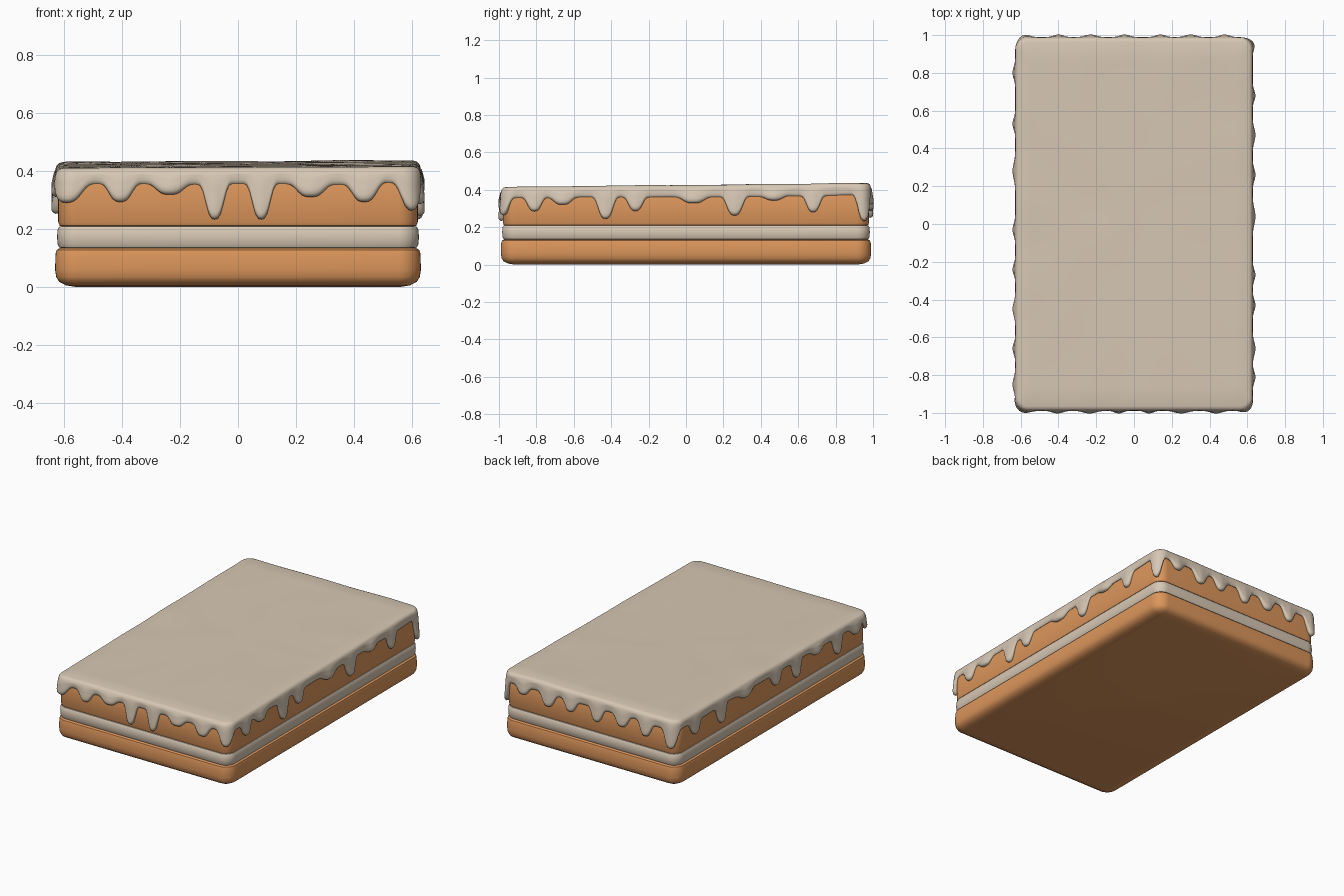
import bpy, bmesh, math
from mathutils import noise, Vector

if "Cube" in bpy.data.objects:
    bpy.data.objects.remove(bpy.data.objects["Cube"])

HX, HY = 0.628, 0.988   # half size of the slab


def material(name, col):
    m = bpy.data.materials.new(name)
    m.diffuse_color = (*col, 1)
    m.use_nodes = True
    m.node_tree.nodes["Principled BSDF"].inputs["Base Color"].default_value = m.diffuse_color
    return m


sponge = material("golden sponge", (0.72, 0.305, 0.105))
cream = material("pale icing", (0.68, 0.575, 0.455))


def outline(hx, hy, r, step):
    """Counter-clockwise rounded rectangle as (point, outward normal) pairs."""
    pts = []
    corners = [(hx - r, -hy + r, -90), (hx - r, hy - r, 0),
               (-hx + r, hy - r, 90), (-hx + r, -hy + r, 180)]
    for k, (cx, cy, a0) in enumerate(corners):
        for i in range(9):
            a = math.radians(a0 + 90 * i / 8)
            n = Vector((math.cos(a), math.sin(a)))
            pts.append((Vector((cx, cy)) + n * r, n))
        last, n = pts[-1]
        nx, ny, na = corners[(k + 1) % 4]
        end = Vector((nx, ny)) + n * r
        count = max(1, int((end - last).length / step))
        for i in range(1, count):
            pts.append((last.lerp(end, i / count), n))
    return pts


def loft(name, rings, mat, angle):
    bm = bmesh.new()
    vr = [[bm.verts.new(p) for p in ring] for ring in rings]
    n = len(vr[0])
    for a, b in zip(vr, vr[1:]):
        for j in range(n):
            k = (j + 1) % n
            bm.faces.new((a[j], a[k], b[k], b[j]))
    bm.faces.new(vr[0][::-1])
    bm.faces.new(vr[-1])
    bmesh.ops.recalc_face_normals(bm, faces=bm.faces)
    me = bpy.data.meshes.new(name)
    bm.to_mesh(me)
    bm.free()
    me.materials.append(mat)
    ob = bpy.data.objects.new(name, me)
    bpy.context.collection.objects.link(ob)
    bpy.context.view_layer.objects.active = ob
    ob.select_set(True)
    bpy.ops.object.shade_smooth_by_angle(angle=math.radians(angle))
    ob.select_set(False)
    return ob


def layer(name, profile, mat):
    """Slab layer from a list of (inset, z)."""
    base = outline(HX, HY, 0.075, 0.3)
    loft(name, [[(*(p - n * d), z) for p, n in base] for d, z in profile], mat, 40)


# Sponge and filling layers
layer("bottom_sponge", [(0.07, 0), (0.035, 0.006), (0.012, 0.018), (0.002, 0.035), (-0.002, 0.06),
                        (0, 0.115), (0.004, 0.128), (0.016, 0.135)], sponge)
layer("cream_filling", [(0.03, 0.133), (0.013, 0.136), (0.007, 0.148), (0.005, 0.172),
                        (0.007, 0.198), (0.013, 0.208), (0.03, 0.211)], cream)
layer("top_sponge", [(0.03, 0.208), (0.014, 0.211), (0.009, 0.224),
                     (0.009, 0.36), (0.02, 0.39)], sponge)

# Drips: position along side, lowest z, half width
front = [(-0.595, 0.29, .06), (-0.405, 0.293, .042), (-0.235, 0.318, .05), (-0.08, 0.233, .033),
         (0.08, 0.233, .033), (0.25, 0.31, .05), (0.435, 0.293, .045), (0.605, 0.262, .045)]
right = [(-0.81, 0.285, .04), (-0.66, 0.32, .05), (-0.43, 0.245, .042), (-0.27, 0.287, .04),
         (0.04, 0.328, .06), (0.26, 0.263, .045), (0.47, 0.343, .05), (0.68, 0.28, .038),
         (0.955, 0.232, .038)]
back = [(0.48, 0.32, .04), (0.30, 0.29, .045), (0.14, 0.30, .04), (-0.05, 0.285, .04),
        (-0.23, 0.3, .045), (-0.4, 0.285, .04), (-0.58, 0.25, .042)]
left = [(0.8, 0.29, .045), (0.53, 0.26, .042), (0.28, 0.33, .06), (-0.03, 0.29, .045),
        (-0.24, 0.26, .04), (-0.45, 0.33, .05), (-0.66, 0.252, .04), (-0.85, 0.31, .05)]
drips = ([(Vector((x, -HY)), z, w) for x, z, w in front]
         + [(Vector((x, HY)), z, w) for x, z, w in back]
         + [(Vector((HX, y)), z, w) for y, z, w in right]
         + [(Vector((-HX, y)), z, w) for y, z, w in left])


def top_z(p):
    return (0.423 + 0.011 * p.y + 0.004 * p.x
            + 0.003 * noise.noise(Vector((p.x * 4, p.y * 4, 1))))


def drip_at(p):
    """Lower edge height and outward bulge of the icing at p."""
    base = 0.363 + 0.007 * p.y + 0.008 * noise.noise(Vector((p.x * 5, p.y * 5, 7)))
    drop, bulge = 0, 0
    for c, z, w in drips:
        t = (p - c).length / w
        if t < 3:
            drop = max(drop, (base - z) * math.exp(-0.8 * t ** 3.2))
            bulge = max(bulge, 0.015 * math.exp(-t * t))
    return base - drop, bulge


# Icing sheet: skirt with dripping lower edge, rounded rim, uneven top
edge = [(p, n, top_z(p), *drip_at(p)) for p, n in outline(HX, HY, 0.065, 0.01)]


def low(inset, up, k):
    return [(*(p + n * (b * k - inset)), zb + up) for p, n, zt, zb, b in edge]


rings = [low(0.03, 0.02, 0), low(0.012, 0.003, 0), low(0.006, 0, 0.4),
         low(0.002, 0.005, 0.75), low(0, 0.013, 0.95), low(0, 0.025, 1)]
for f in (0.3, 0.6, 0.85):
    rings.append([(*(p + n * b * (1 - 0.75 * f)), (zb + 0.025) * (1 - f) + (zt - 0.022) * f)
                  for p, n, zt, zb, b in edge])
for inset, down in ((0, 0.022), (0.004, 0.011), (0.012, 0.004), (0.025, 0.0)):
    rings.append([(*(p - n * inset), zt - down) for p, n, zt, zb, b in edge])
for s in (0.9, 0.78, 0.64, 0.48, 0.32, 0.16, 0.02):
    ring = [(p - n * 0.025) * s for p, n, *_ in edge]
    rings.append([(*q, top_z(q)) for q in ring])
loft("dripping_icing", rings, cream, 60)
